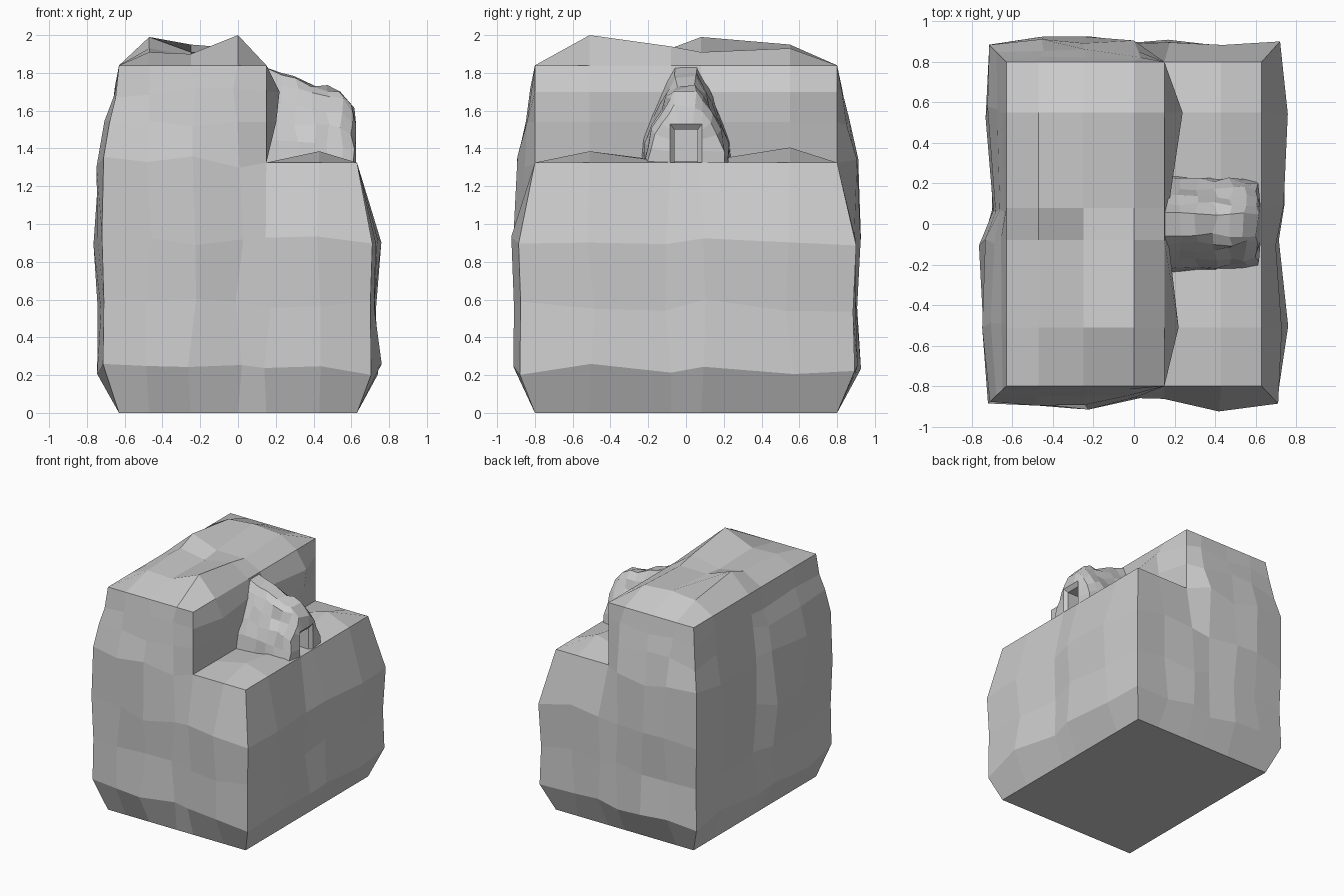
import bpy, bmesh, random

if "Cube" in bpy.data.objects:
    bpy.data.objects.remove(bpy.data.objects["Cube"])

random.seed(4)

# Grid lines of the rock block
XS = [-0.63, -0.47, -0.25, 0.0, 0.15, 0.43, 0.63]
YS = [-0.80, -0.51, -0.08, 0.08, 0.55, 0.80]
ZS = [0.0, 0.23, 0.57, 0.92, 1.325, 1.54, 1.70, 1.84]
STEP_X, STEP_Z = 4, 4                       # indices of the inner corner of the step

# Outward bulge of each side along its length, and its fade with height
FRONT = [.085, .10, .125, .075, .065, .125, .085]
BACK = [.09, .125, .13, .125, .11, .10, .10]
LEFT = [.09, .14, .135, .07, .11, .09]
RIGHT = [.08, .13, .085, .115, .13, .09]
STEP = [0, .07, .02, .02, .09, 0]
FADE = [0, .98, .88, 1, .97, .55, .22, 0]
# Heights of the bumps on the top and on the ledge
TOP = [[1.91, 1.93, 1.99, 1.93], [1.90, 1.89, 1.91, 1.95], [2.0, 1.94, 1.91, 1.93]]
LEDGE = [1.385, 1.33, 1.33, 1.405]


def finish(bm, name):
    bmesh.ops.recalc_face_normals(bm, faces=bm.faces)
    mesh = bpy.data.meshes.new(name)
    bm.to_mesh(mesh)
    bm.free()
    ob = bpy.data.objects.new(name, mesh)
    bpy.context.collection.objects.link(ob)
    return ob


def solid(i, j, k):
    inside = 0 <= i < len(XS) - 1 and 0 <= j < len(YS) - 1 and 0 <= k < len(ZS) - 1
    return inside and (i < STEP_X or k < STEP_Z)


def rock_point(i, j, k):
    x, y, z = XS[i], YS[j], ZS[k]
    ni, nj, nk = len(XS) - 1, len(YS) - 1, len(ZS) - 1
    corner = i in (0, ni) and j in (0, nj)
    f = FADE[k] * (random.uniform(.92, 1.02) if corner else random.uniform(.72, 1.03))
    rim = k == STEP_Z and i >= STEP_X        # ledge outline stays straight
    inner_edge = i == STEP_X and k >= STEP_Z
    if not rim and not inner_edge:
        if j == 0:
            y -= FRONT[i] * f
        if j == nj:
            y += BACK[i] * f
        if i == 0:
            x -= LEFT[j] * f
        if i == ni:
            x += RIGHT[j] * f
    if inner_edge and STEP_Z < k < nk:
        x += STEP[j] * (1 if k == 6 else .75)
    if 0 < j < nj:
        if k == nk and 0 < i < STEP_X:
            z = TOP[i - 1][j - 1]
        elif rim and STEP_X < i < ni:
            z = LEDGE[j - 1]
    # Uneven rows on all sides
    if 0 < k < nk and not rim and not inner_edge:
        z += random.uniform(-.035, .035)
        if 0 < i < ni:
            x += random.uniform(-.03, .03)
        if 0 < j < nj:
            y += random.uniform(-.03, .03)
    return x, y, z


# Stepped rock block: outer faces of the filled grid cells
bm = bmesh.new()
verts = {}
SIDES = [(0, 0), (0, 1), (1, 0), (1, 1), (2, 0), (2, 1)]
for i in range(len(XS) - 1):
    for j in range(len(YS) - 1):
        for k in range(len(ZS) - 1):
            if not solid(i, j, k):
                continue
            for axis, end in SIDES:
                n = [i, j, k]
                n[axis] += 1 if end else -1
                if solid(*n):
                    continue
                ring = []
                for a, b in ((0, 0), (1, 0), (1, 1), (0, 1)):
                    c = [i, j, k]
                    c[axis] += end
                    c[(axis + 1) % 3] += a
                    c[(axis + 2) % 3] += b
                    c = tuple(c)
                    if c not in verts:
                        verts[c] = bm.verts.new(rock_point(*c))
                    ring.append(verts[c])
                bm.faces.new(ring)
finish(bm, "rock_block")

# Rock den on the ledge: lofted arches running to a framed doorway
FLOOR = 1.325
ARCH = [(1, 0), (.96, .24), (.78, .48), (.58, .70), (.42, .86), (.24, 1)]


def arch(x, half, height, jitter):
    pts = [(-u, v) for u, v in ARCH] + list(reversed(ARCH))
    r = lambda v: random.uniform(-jitter, jitter) if v > 0 else 0
    return [(x + r(v), u * half + r(v), FLOOR + v * height + r(v)) for u, v in pts]


def door(x, half, height):
    side = [(1, 0), (1, .3), (1, .6), (1, .85), (1, 1), (.4, 1)]
    pts = [(-u, v) for u, v in side] + list(reversed(side))
    return [(x, u * half, FLOOR + v * height) for u, v in pts]


rings = [arch(.13, .24, .51, 0), arch(.22, .235, .475, .014), arch(.31, .225, .445, .014),
         arch(.40, .225, .415, .016), arch(.48, .225, .395, .016), arch(.55, .22, .385, .016),
         arch(.61, .205, .30, .014), door(.625, .085, .205), door(.60, .062, .175),
         door(.30, .062, .175)]
bm = bmesh.new()
loops = [[bm.verts.new(p) for p in ring] for ring in rings]
for a, b in zip(loops, loops[1:]):
    for n in range(len(a) - 1):
        bm.faces.new((a[n], a[n + 1], b[n + 1], b[n]))
bm.faces.new(loops[-1])
finish(bm, "rock_den")
